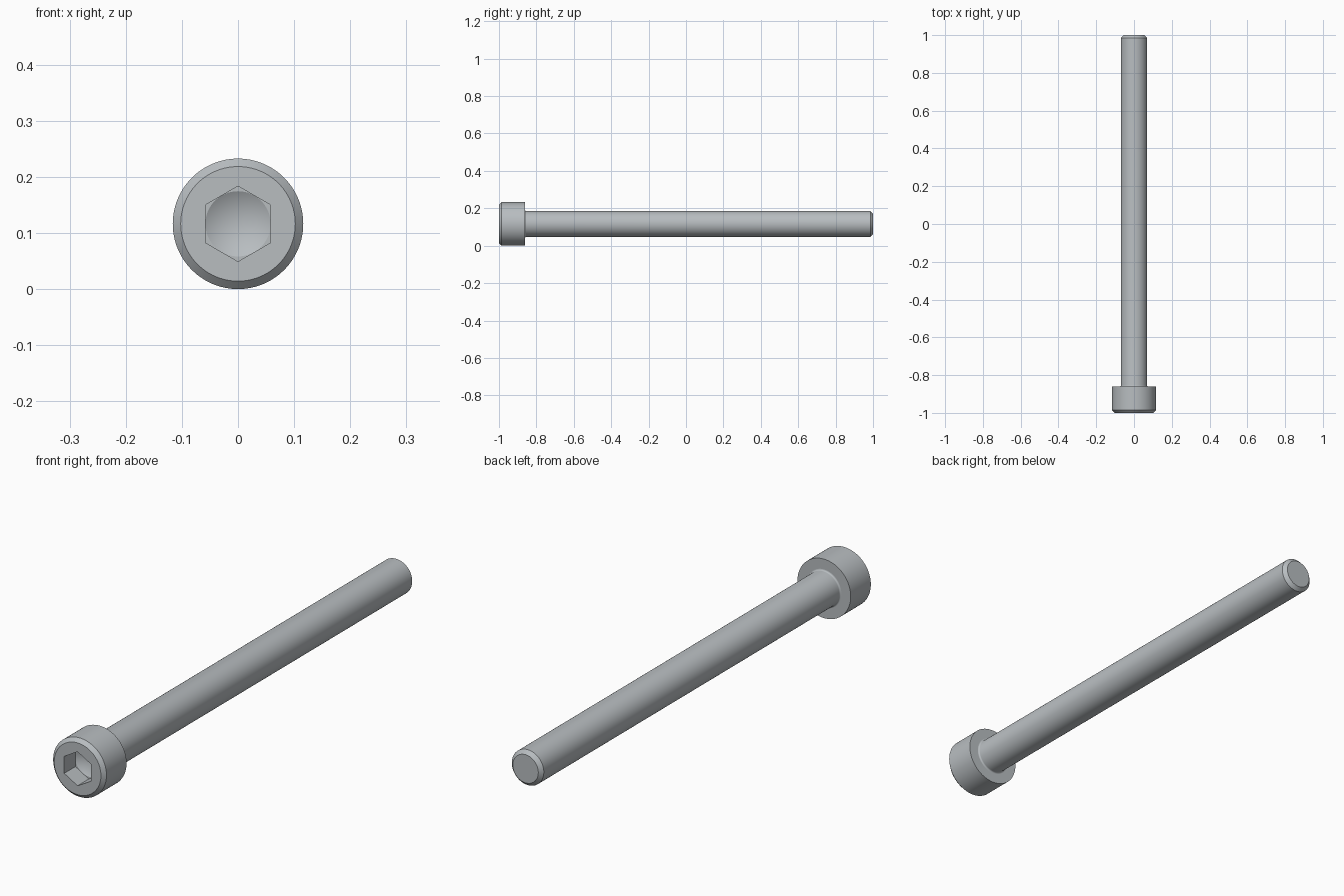
import bpy, bmesh, math

if "Cube" in bpy.data.objects:
    bpy.data.objects.remove(bpy.data.objects["Cube"])

SEG = 96
HEAD_R, SHANK_R = 0.1163, 0.0698
HEX = 0.0581            # half the width across the socket flats
CHAMFER, FILLET = 0.0142, 0.006
UNDER = -0.8605         # plane under the head

steel = bpy.data.materials.new("steel grey")
steel.diffuse_color = (0.48, 0.51, 0.53, 1)
steel.use_nodes = True
steel.node_tree.nodes["Principled BSDF"].inputs["Base Color"].default_value = steel.diffuse_color


def hex_radius(a):
    """Radius of the hexagon (corners up and down) at angle a."""
    third = math.pi / 3
    return HEX / math.cos((a + third / 2) % third - third / 2)


def lathe(name, rings):
    """Sweep (radius or radius function, y) rings around the bolt axis."""
    bm = bmesh.new()
    loops = []
    for r, y in rings:
        loop = []
        for i in range(SEG):
            a = 2 * math.pi * i / SEG
            rad = r(a) if callable(r) else r
            loop.append(bm.verts.new((rad * math.cos(a), y, HEAD_R + rad * math.sin(a))))
        loops.append(loop)
    for p, q in zip(loops, loops[1:]):
        for i in range(SEG):
            j = (i + 1) % SEG
            bm.faces.new((p[i], q[i], q[j], p[j]))
    bmesh.ops.remove_doubles(bm, verts=bm.verts, dist=1e-5)
    mesh = bpy.data.meshes.new(name)
    bm.to_mesh(mesh)
    bm.free()
    mesh.materials.append(steel)
    obj = bpy.data.objects.new(name, mesh)
    bpy.context.collection.objects.link(obj)
    bpy.ops.object.select_all(action='DESELECT')
    obj.select_set(True)
    bpy.context.view_layer.objects.active = obj
    bpy.ops.object.shade_smooth_by_angle(angle=math.radians(30))
    return obj


# Head: drilled cone, hexagonal socket, chamfered rim, side and underside
floor = -0.93
lathe("socket_head", [
    (0, floor + HEX * math.tan(math.radians(30))),
    (HEX, floor),
    (hex_radius, floor),
    (hex_radius, -1),
    (HEAD_R - CHAMFER, -1),
    (HEAD_R, -1 + CHAMFER),
    (HEAD_R, UNDER),
    (SHANK_R + FILLET, UNDER),
])

# Shank: small fillet under the head, plain rod, chamfered tip
fillet = []
for k in range(6):
    t = math.pi / 2 * k / 5
    fillet.append((SHANK_R + FILLET * (1 - math.sin(t)),
                   UNDER + FILLET * (1 - math.cos(t))))
lathe("shank", fillet + [
    (SHANK_R, 1 - CHAMFER),
    (SHANK_R - CHAMFER, 1),
    (0, 1),
])
